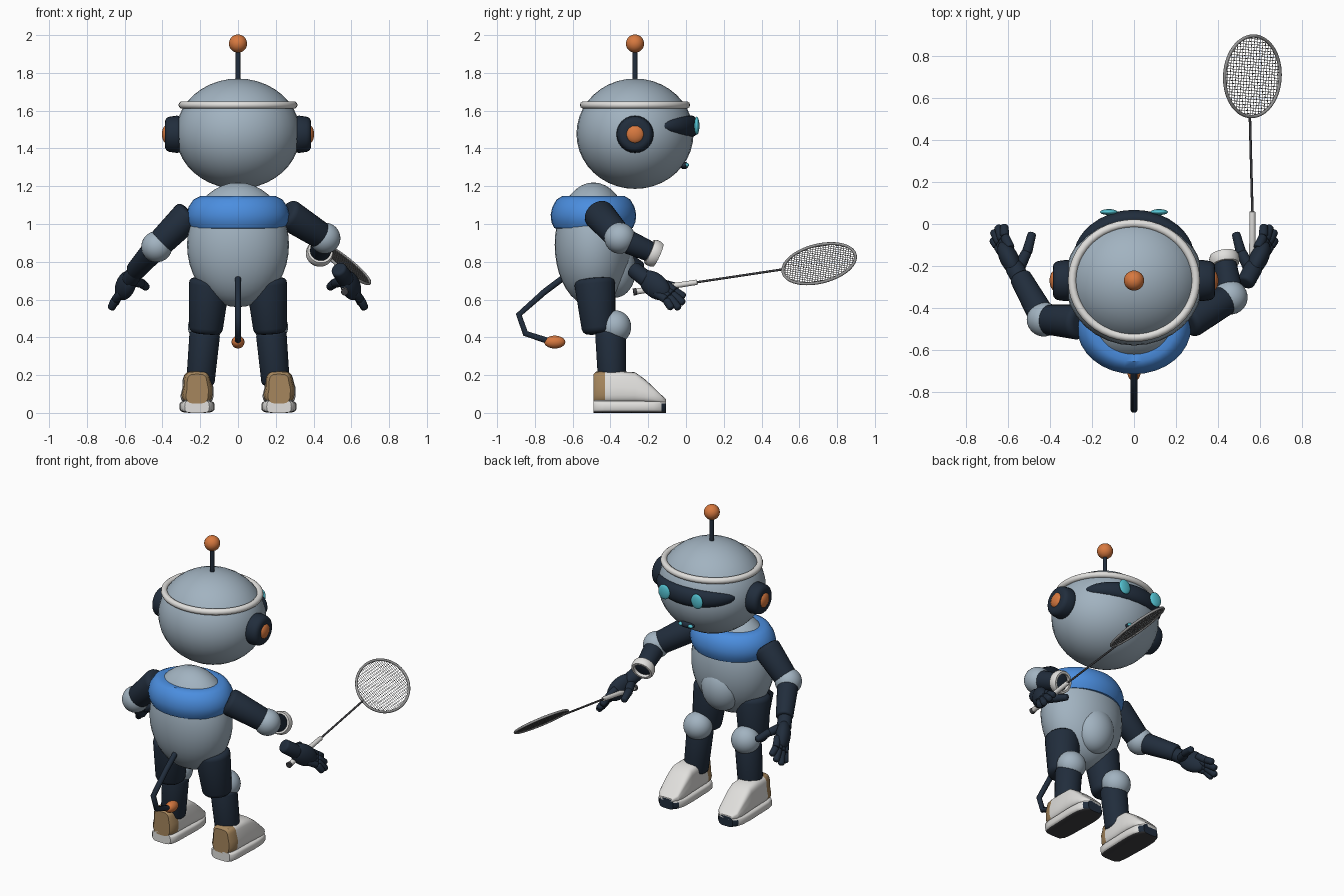
import bpy, bmesh, math
from mathutils import Vector, Matrix

cube = bpy.data.objects.get("Cube")
if cube:
    bpy.data.objects.remove(cube, do_unlink=True)


def material(name, rgb):
    m = bpy.data.materials.new(name)
    m.use_nodes = True
    color = (*rgb, 1)
    m.diffuse_color = color
    bsdf = m.node_tree.nodes["Principled BSDF"]
    bsdf.inputs["Base Color"].default_value = color
    bsdf.inputs["Roughness"].default_value = 0.6
    return m


steel = material("pale steel", (0.36, 0.45, 0.53))
navy = material("dark navy", (0.015, 0.026, 0.045))
blue = material("bright blue", (0.07, 0.27, 0.74))
orange = material("orange", (0.68, 0.19, 0.05))
white = material("off white", (0.75, 0.74, 0.72))
tan = material("tan", (0.38, 0.24, 0.11))
cyan = material("cyan", (0.09, 0.55, 0.65))
grey = material("mid grey", (0.3, 0.3, 0.3))
charcoal = material("charcoal", (0.05, 0.05, 0.055))


def finish(name, bm, *mats, smooth=40):
    bmesh.ops.recalc_face_normals(bm, faces=bm.faces)
    mesh = bpy.data.meshes.new(name)
    bm.to_mesh(mesh)
    bm.free()
    for m in mats:
        mesh.materials.append(m)
    ob = bpy.data.objects.new(name, mesh)
    bpy.context.collection.objects.link(ob)
    bpy.ops.object.select_all(action='DESELECT')
    ob.select_set(True)
    bpy.context.view_layer.objects.active = ob
    bpy.ops.object.shade_smooth_by_angle(angle=math.radians(smooth))
    return ob


def ball(name, loc, radii, mat, axis=None):
    # ellipsoid, optionally with its z axis turned along a direction
    bm = bmesh.new()
    turn = Vector(axis).to_track_quat('Z', 'Y').to_matrix().to_4x4() if axis else Matrix()
    bmesh.ops.create_uvsphere(bm, u_segments=32, v_segments=20, radius=1,
                              matrix=Matrix.Translation(loc) @ turn @ Matrix.Diagonal((*radii, 1)))
    return finish(name, bm, mat)


def limb(name, a, b, r1, r2, mat, bevel=0.02):
    # tapered cylinder between two points with softened rims
    a, b = Vector(a), Vector(b)
    bm = bmesh.new()
    turn = (b - a).to_track_quat('Z', 'Y').to_matrix().to_4x4()
    bmesh.ops.create_cone(bm, cap_ends=True, segments=24, radius1=r1, radius2=r2,
                          depth=(b - a).length, matrix=Matrix.Translation((a + b) / 2) @ turn)
    if bevel:
        rims = [e for e in bm.edges if any(len(f.verts) > 4 for f in e.link_faces)]
        bmesh.ops.bevel(bm, geom=rims, offset=bevel, segments=3, profile=0.5, affect='EDGES')
    return finish(name, bm, mat)


def tube(name, paths, r, mat, cyclic=False, res=3):
    curve = bpy.data.curves.new(name, 'CURVE')
    curve.dimensions = '3D'
    curve.bevel_depth, curve.bevel_resolution, curve.use_fill_caps = r, res, True
    for path in paths:
        s = curve.splines.new('POLY')
        s.points.add(len(path) - 1)
        for p, co in zip(s.points, path):
            p.co = (*co, 1)
        s.use_cyclic_u = cyclic
        s.use_smooth = True
    curve.materials.append(mat)
    ob = bpy.data.objects.new(name, curve)
    bpy.context.collection.objects.link(ob)
    return ob


def ellipse(c, u, v, n=48):
    c, u, v = Vector(c), Vector(u), Vector(v)
    return [c + u * math.cos(2 * math.pi * i / n) + v * math.sin(2 * math.pi * i / n) for i in range(n)]


def skin(name, rings, *mats, caps=True, closed=False, rule=None):
    # faces between successive rings of points
    bm = bmesh.new()
    vs = [[bm.verts.new(p) for p in ring] for ring in rings]
    n = len(vs[0])
    pairs = list(zip(vs, vs[1:])) + ([(vs[-1], vs[0])] if closed else [])
    for a, b in pairs:
        for i in range(n):
            j = (i + 1) % n
            bm.faces.new((a[i], a[j], b[j], b[i]))
    if caps and not closed:
        bm.faces.new(vs[0])
        bm.faces.new(vs[-1])
    bm.normal_update()
    if rule:
        for f in bm.faces:
            f.material_index = rule(f.calc_center_median())
    return finish(name, bm, *mats)


# Head, headband and antenna
HY = -0.27
ball("head", (0, HY, 1.478), (0.33, 0.31, 0.292), steel)
tube("headband", [ellipse((0, HY, 1.63), (0.295, 0, 0), (0, 0.272, 0))], 0.02, white, True)
limb("antenna_rod", (0, HY, 1.74), (0, HY, 1.93), 0.013, 0.013, navy, 0)
ball("antenna_ball", (0, HY, 1.955), (0.048,) * 3, orange)

# Visor: a lens bent round the face
bm = bmesh.new()
bmesh.ops.create_uvsphere(bm, u_segments=40, v_segments=20, radius=1)
for v in bm.verts:
    x, y, z = v.co
    a = math.radians(62) * x
    r = 0.295 + 0.043 * y
    v.co = (1.06 * r * math.sin(a), HY + r * math.cos(a), 1.517 + 0.058 * z)
finish("visor", bm, navy)
ball("mouth", (0, -0.01, 1.31), (0.055, 0.022, 0.02), navy)

# Paired face parts
for s, side in ((1, "left"), (-1, "right")):
    ball(side + "_eye", (s * 0.12, 0.057, 1.52), (0.042, 0.014, 0.048), cyan)
    ball(side + "_mouth_light", (s * 0.036, 0.004, 1.312), (0.016, 0.012, 0.011), cyan)
    limb(side + "_ear", (s * 0.3, HY, 1.475), (s * 0.387, HY, 1.475), 0.102, 0.09, navy, 0.025)
    ball(side + "_ear_button", (s * 0.375, HY, 1.475), (0.028, 0.05, 0.05), orange)

# Torso, belly and chest band
BY = -0.49
ball("torso", (0, BY, 0.89), (0.27, 0.205, 0.33), steel)
ball("belly", (0, -0.375, 0.76), (0.13, 0.11, 0.15), steel)
profile = [(0.22, 0.975), (0.25, 0.978), (0.268, 1.01), (0.273, 1.05), (0.262, 1.09),
           (0.235, 1.13), (0.2, 1.147), (0.15, 1.14)]
skin("chest_band", [ellipse((0, BY, z), (r, 0, 0), (0, r * 0.83, 0), 32) for r, z in profile],
     blue, caps=False)

# Tail
tube("tail", [[(0, -0.6, 0.75), (0, -0.65, 0.715), (0, -0.75, 0.64), (0, -0.885, 0.52),
               (0, -0.85, 0.42), (0, -0.72, 0.378)]], 0.017, navy)
ball("tail_tip", (0, -0.695, 0.375), (0.034, 0.056, 0.034), orange)


# Shoe parts: rounded box sections along y
def shoe_ring(cx, y, hw, lo, hi, n=28):
    pts = []
    for i in range(n):
        t = 2 * math.pi * i / n
        c, q = math.cos(t), math.sin(t)
        k = 0.88 if q > 0 and hi > 0.1 else 1
        pts.append((cx + hw * k * math.copysign(abs(c) ** 0.5, c), y,
                    (lo + hi) / 2 + (hi - lo) / 2 * math.copysign(abs(q) ** 0.5, q)))
    return pts


shoe = [(-0.49, 0.06, 0.205), (-0.475, 0.075, 0.218), (-0.43, 0.083, 0.22), (-0.35, 0.085, 0.22),
        (-0.27, 0.088, 0.215), (-0.22, 0.088, 0.18), (-0.17, 0.084, 0.135), (-0.13, 0.07, 0.095),
        (-0.105, 0.045, 0.072)]


def sole_rule(c):
    return 1 if c.z < 0.008 else 2 if c.y > -0.135 and c.z < 0.05 else 0


# Legs and shoes
for s, side in ((1, "left"), (-1, "right")):
    limb(side + "_thigh", (s * 0.15, -0.485, 0.71), (s * 0.172, -0.46, 0.42), 0.11, 0.088, navy, 0.03)
    ball(side + "_knee", (s * 0.175, -0.375, 0.455), (0.09, 0.085, 0.088), steel)
    limb(side + "_shin", (s * 0.175, -0.4, 0.43), (s * 0.2, -0.39, 0.15), 0.082, 0.075, navy)
    cx = s * 0.217
    skin(side + "_shoe", [shoe_ring(cx, y, w, 0.05, h) for y, w, h in shoe], white, tan,
         rule=lambda c: 1 if c.y < -0.425 and c.z > 0.065 else 0)
    skin(side + "_sole", [shoe_ring(cx, y, w + 0.005, 0, 0.066) for y, w, h in shoe],
         white, charcoal, navy, rule=sole_rule)

# Arms: the left one bends forward, the right one hangs outward
elbows = {1: (0.46, -0.35, 0.925), -1: (-0.43, -0.455, 0.88)}
wrists = {1: (0.43, -0.16, 0.84), -1: (-0.545, -0.25, 0.75)}
for s, side in ((1, "left"), (-1, "right")):
    elbow, wrist = elbows[s], wrists[s]
    limb(side + "_upper_arm", (s * 0.25, -0.47, 1.06), elbow, 0.085, 0.07, navy, 0.03)
    ball(side + "_elbow", elbow, (0.082,) * 3, steel)
    limb(side + "_forearm", elbow, wrist, 0.066, 0.052, navy, 0.012)

    # Hand: palm, wrist stub, four fingers and a thumb
    ball(side + "_palm", (s * 0.595, -0.165, 0.675), (0.045, 0.065, 0.1), navy, (s * 0.08, 0.16, -0.13))
    limb(side + "_wrist", (s * 0.53, -0.285, 0.765), (s * 0.575, -0.2, 0.7), 0.042, 0.045, navy, 0.015)
    for i, tip in enumerate([(0.675, -0.075, 0.55), (0.672, -0.035, 0.55),
                             (0.65, -0.01, 0.578), (0.62, -0.005, 0.612)]):
        base = (s * (0.615 - i * 0.008), -0.16 + i * 0.015, 0.635 + i * 0.017)
        mid = (s * (0.65 - i * 0.011), -0.105 + i * 0.015, 0.6 + i * 0.015)
        tip = (s * tip[0], *tip[1:])
        limb(f"{side}_finger_{i + 1}", base, mid, 0.023, 0.022, navy, 0.006)
        limb(f"{side}_fingertip_{i + 1}", mid, tip, 0.023, 0.019, navy, 0.012)
    limb(side + "_thumb", (s * 0.55, -0.21, 0.7), (s * 0.51, -0.13, 0.685), 0.03, 0.024, navy, 0.01)
    limb(side + "_thumb_tip", (s * 0.512, -0.14, 0.687), (s * 0.485, -0.04, 0.665), 0.025, 0.02, navy, 0.012)

# Wristband round the left forearm
axis = (Vector(wrists[1]) - Vector(elbows[1])).normalized()
across = axis.cross(Vector((0, 0, 1))).normalized()
up = across.cross(axis)
middle = Vector(wrists[1]) - axis * 0.012
band = [(0.052, -0.026), (0.066, -0.026), (0.072, -0.012), (0.072, 0.012), (0.066, 0.026), (0.052, 0.026)]
skin("wristband", [ellipse(middle + axis * d, across * r, up * r, 32) for r, d in band],
     white, closed=True)

# Racket: grip, shaft, frame and strings
C = Vector((0.565, 0.705, 0.79))
U = Vector((0.012, 0.192, 0.03))
V = Vector((0.132, -0.01, -0.102))
butt, grip_end, throat = Vector((0.565, -0.28, 0.64)), Vector((0.565, 0.06, 0.692)), C - U
limb("racket_butt", butt, butt.lerp(grip_end, 0.06), 0.02, 0.017, charcoal, 0.004)
limb("racket_grip", butt.lerp(grip_end, 0.05), grip_end, 0.016, 0.014, white, 0.004)
limb("racket_shaft", grip_end, throat, 0.006, 0.006, charcoal, 0)
tube("racket_frame", [ellipse(C, U, V, 64)], 0.008, grey, True)
strings = []
for along, over, count in ((U, V, 20), (V, U, 28)):
    for i in range(1, count):
        t = 2 * i / count - 1
        reach = math.sqrt(1 - t * t)
        strings.append([C + over * t - along * reach, C + over * t + along * reach])
tube("racket_strings", strings, 0.0014, grey, res=0)
